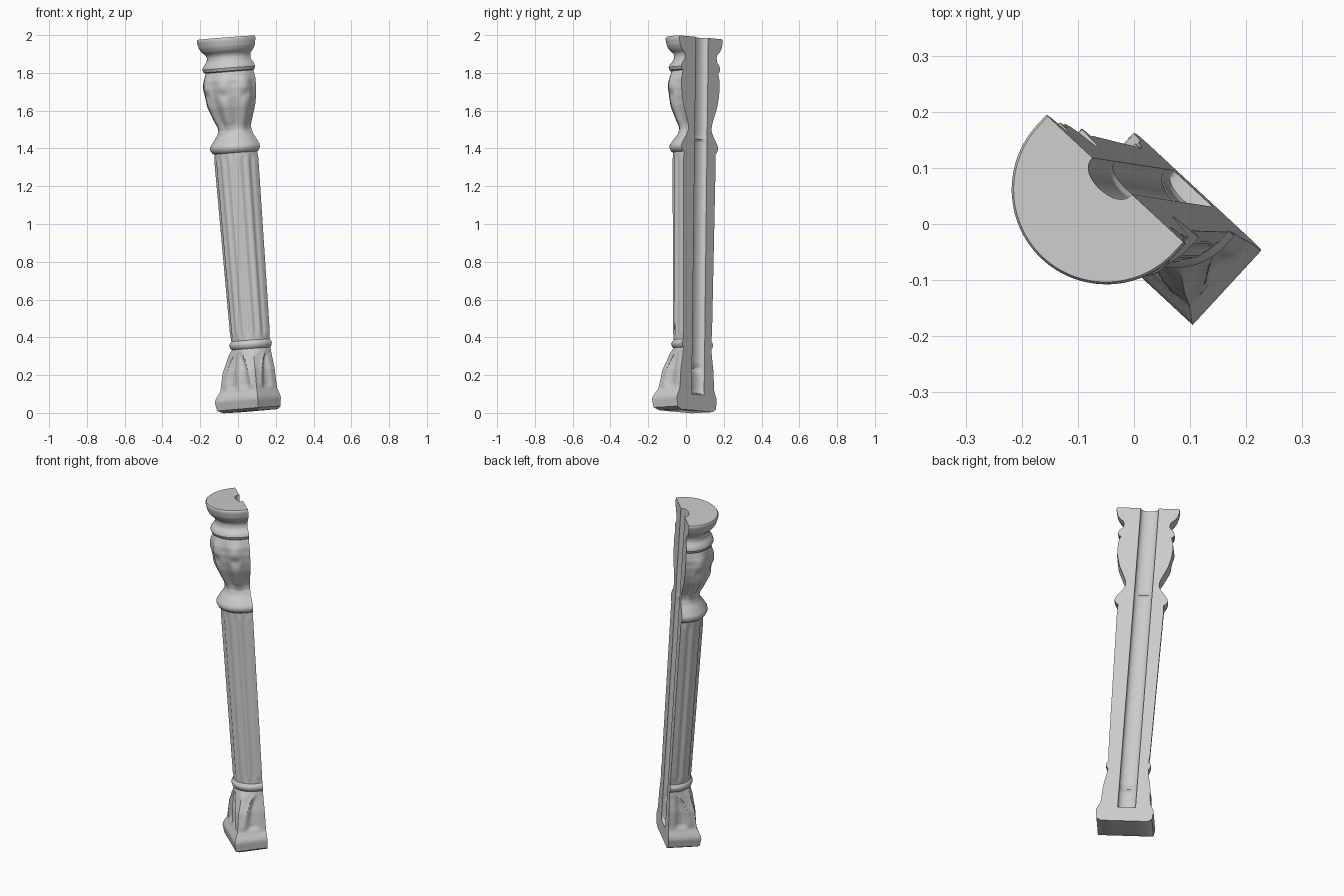
import bpy, bmesh, math
from mathutils import Vector, Matrix

cube = bpy.data.objects.get("Cube")
if cube:
    bpy.data.objects.remove(cube, do_unlink=True)

# Material
stone = bpy.data.materials.new("grey_stone")
stone.use_nodes = True
grey = (0.6, 0.6, 0.6, 1)
stone.diffuse_color = grey
stone.node_tree.nodes["Principled BSDF"].inputs["Base Color"].default_value = grey

# Turned profile: height, half width, squareness (0 round, 1 square)
PROFILE = [
    (-.015, .125, 1), (0, .149, 1), (.045, .155, 1), (.06, .152, 1), (.09, .137, 1),
    (.10, .134, .95), (.2, .128, .75), (.29, .112, .35), (.315, .108, 0), (.325, .117, 0),
    (.34, .121, 0), (.352, .116, 0), (.36, .108, 0), (1.355, .122, 0), (1.362, .134, 0),
    (1.38, .143, 0), (1.395, .141, 0), (1.42, .124, 0), (1.45, .101, 0), (1.475, .092, 0),
    (1.5, .096, 0), (1.54, .113, 0), (1.6, .138, 0), (1.65, .150, 0), (1.7, .156, 0),
    (1.74, .153, 0), (1.775, .140, 0), (1.785, .136, 0), (1.79, .146, 0), (1.805, .152, 0),
    (1.82, .147, 0), (1.845, .126, 0), (1.865, .123, 0), (1.88, .128, 0), (1.90, .150, 0),
    (1.92, .162, 0), (1.95, .169, 0), (1.962, .169, 0), (1.967, .165, 0),
]
AXIS_Y = -.025          # turning axis sits just inside the flat back
GROOVE_HALF, GROOVE_END = .048, .07


def bump(v, centre, width):
    return math.exp(-((v - centre) / width) ** 2)


def fade(v, low, high, soft):
    return max(0, min(1, (v - low) / soft, (high - v) / soft))


def carving(angle, z):
    """Radial relief: shaft flutes, capital leaves and arched foot panels."""
    relief = .0035 * math.cos(16 * angle) * fade(z, .37, 1.35, .03)
    leaf = fade(z, 1.46, 1.78, .06)
    relief -= .007 * math.cos(8 * angle) * leaf
    relief -= .010 * bump(math.cos(8 * angle), -1, .7) * bump(z, 1.66, .025)
    # Arched leaf in the middle of each foot side
    side = abs((angle + math.pi / 4) % (math.pi / 2) - math.pi / 4)
    if .1 < z < .3:
        reach = .58 * math.sqrt(max(0, 1 - ((z - .1) / .2) ** 2))
        inside = fade(side, -1, reach, .12) * fade(z, .1, .3, .02)
        relief -= .014 * inside
        relief += .013 * inside * bump(side, 0, .2)
        relief += .006 * bump(side, reach + .04, .06) * fade(z, .1, .3, .03)
    return relief


def section(z, half, square):
    """One closed outline: carved front arc, then the grooved flat back."""
    arc = []
    for i in range(61):
        a = math.pi + math.pi * i / 60
        c, s = math.cos(a), math.sin(a)
        r = half / max(abs(c), abs(s)) ** square + carving(a, z)
        arc.append((r * c, AXIS_Y + r * s))
    right, left = arc[-1][0], arc[0][0]
    depth = .032 * max(0, min(1, (z - GROOVE_END) / .012))
    depth -= .010 * bump(z, 1.43, .008)
    depth += .012 * bump(z, .21, .015)
    depth = max(0, depth)
    back = [(right, 0)]
    for i in range(17):
        a = math.pi * i / 16
        back.append((-.008 + GROOVE_HALF * math.cos(a), -depth * math.sin(a) ** .8))
    back.append((left, 0))
    return [Vector((x, y, z)) for x, y in arc + back]


# Refine the profile into closely spaced rows
rows = [PROFILE[0]]
for low, high in zip(PROFILE, PROFILE[1:]):
    steps = max(1, math.ceil((high[0] - low[0]) / .01))
    for k in range(1, steps + 1):
        rows.append(tuple(p + (q - p) * k / steps for p, q in zip(low, high)))

# Loft the column
bm = bmesh.new()
rings = [[bm.verts.new(p) for p in section(*row)] for row in rows]
count = len(rings[0])
for lower, upper in zip(rings, rings[1:]):
    for i in range(count):
        j = (i + 1) % count
        bm.faces.new((lower[i], lower[j], upper[j], upper[i]))
caps = [bm.faces.new(rings[-1]), bm.faces.new(rings[0][::-1])]
bmesh.ops.triangulate(bm, faces=caps)
bmesh.ops.recalc_face_normals(bm, faces=bm.faces)

mesh = bpy.data.meshes.new("half_column")
bm.to_mesh(mesh)
bm.free()
mesh.materials.append(stone)
column = bpy.data.objects.new("half_column", mesh)
bpy.context.collection.objects.link(column)

# Lean the column: up along its axis, flat back turned towards the rear left
foot, head = Vector((.1165, .057, .027)), Vector((-.033, .08, 1.989))
up = (head - foot).normalized()
across = Vector((.735, -.678, 0))
across = (across - up * across.dot(up)).normalized()
rear = up.cross(across)
frame = Matrix((across, rear, up)).transposed().to_4x4()
mesh.transform(Matrix.Translation(foot) @ frame)

bpy.ops.object.select_all(action='DESELECT')
column.select_set(True)
bpy.context.view_layer.objects.active = column
bpy.ops.object.shade_smooth_by_angle(angle=math.radians(40))
